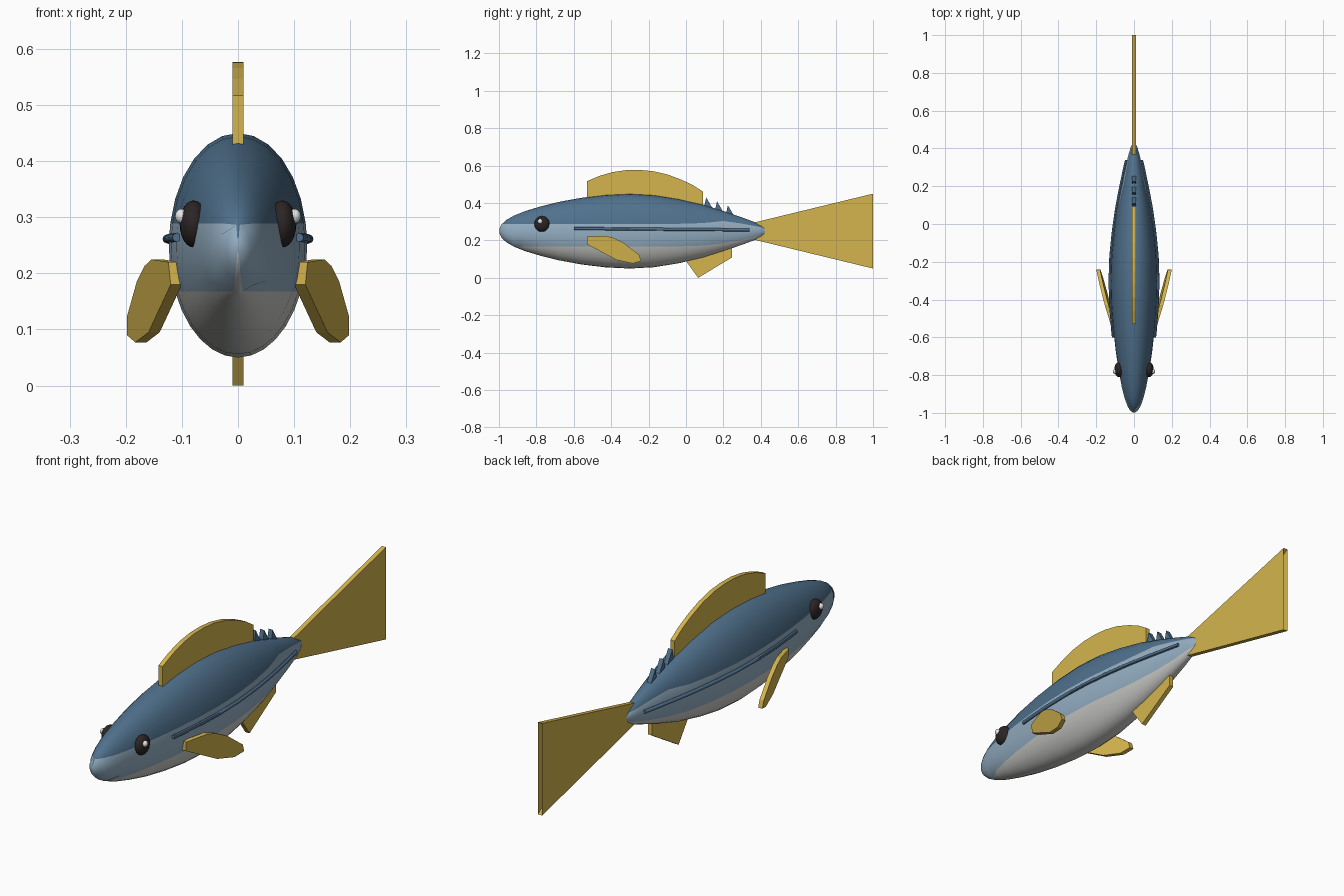
import bpy
import bmesh
from math import asin, sin, cos, pi, radians
from mathutils import Vector

cube = bpy.data.objects.get("Cube")
if cube:
    bpy.data.objects.remove(cube, do_unlink=True)


def material(name, rgb):
    m = bpy.data.materials.new(name)
    m.use_nodes = True
    m.diffuse_color = (*rgb, 1)
    m.node_tree.nodes["Principled BSDF"].inputs["Base Color"].default_value = (*rgb, 1)
    return m


BLUE = material("back_blue", (0.08, 0.165, 0.265))
PALE = material("side_pale_blue", (0.30, 0.43, 0.55))
BELLY = material("belly_grey", (0.60, 0.60, 0.58))
GOLD = material("fin_gold", (0.66, 0.46, 0.075))
DARK = material("eye_dark", (0.025, 0.018, 0.018))
WHITE = material("eye_white", (0.9, 0.9, 0.9))

MID = 0.25  # height of the body axis
# body stations: (y, half height)
STATIONS = [(-0.998, 0.012), (-0.985, 0.037), (-0.96, 0.06), (-0.92, 0.083),
            (-0.86, 0.107), (-0.78, 0.131), (-0.68, 0.156), (-0.56, 0.178),
            (-0.43, 0.194), (-0.3, 0.2), (-0.17, 0.193), (-0.04, 0.172),
            (0.09, 0.142), (0.2, 0.107), (0.3, 0.073), (0.37, 0.047),
            (0.41, 0.027), (0.432, 0.009)]


def lookup(table, y):
    for (a, va), (b, vb) in zip(table, table[1:]):
        if y <= b:
            return va + (vb - va) * (y - a) / (b - a)
    return table[-1][1]


def half_width(y):
    return lookup(STATIONS, y) * 0.615


def finish(name, bm, mats, smooth=False):
    bmesh.ops.recalc_face_normals(bm, faces=bm.faces[:])
    mesh = bpy.data.meshes.new(name)
    bm.to_mesh(mesh)
    bm.free()
    for m in mats:
        mesh.materials.append(m)
    ob = bpy.data.objects.new(name, mesh)
    bpy.context.collection.objects.link(ob)
    if smooth:
        bpy.ops.object.select_all(action="DESELECT")
        ob.select_set(True)
        bpy.context.view_layer.objects.active = ob
        bpy.ops.object.shade_smooth_by_angle(angle=radians(45))
    return ob


# Body: lofted ellipses whose vertices follow the two colour borders
UPPER = [(-1, 0.289), (0.05, 0.289), (0.24, 0.308), (0.3, 0.29), (0.45, 0.262)]
LOWER = [(-1, 0.168), (0.05, 0.168), (0.25, 0.19), (0.45, 0.24)]
STRIPS = [6, 5, 6]
SIDE_MATS = [i for i, n in enumerate(STRIPS) for _ in range(n)]


def ring_angles(y, h):
    lo, hi = (asin(max(-0.99, min(0.99, (lookup(t, y) - MID) / h))) for t in (LOWER, UPPER))
    stops = [-pi / 2, lo, hi, pi / 2]
    side = [stops[i] + (stops[i + 1] - stops[i]) * k / n
            for i, n in enumerate(STRIPS) for k in range(n)]
    return side + [pi - a for a in [pi / 2] + side[:0:-1]]


bm = bmesh.new()
rings = []
for y, h in STATIONS:
    w = half_width(y)
    rings.append([bm.verts.new((w * cos(a), y, MID + h * sin(a))) for a in ring_angles(y, h)])
mats = SIDE_MATS + SIDE_MATS[::-1]
count = len(mats)
for r, s in zip(rings, rings[1:]):
    for i in range(count):
        j = (i + 1) % count
        bm.faces.new((r[i], r[j], s[j], s[i])).material_index = 2 - mats[i]
for ring in (rings[0], rings[-1]):
    bm.faces.new(ring).material_index = 1
finish("body", bm, [BLUE, PALE, BELLY], smooth=True)


def plate(name, outline, mat, place, thick=0.02):
    """Solid plate from a (y, z) outline; place(y, z) gives its middle x."""
    bm = bmesh.new()
    sides = [[bm.verts.new((place(y, z) + d, y, z)) for y, z in outline]
             for d in (-thick / 2, thick / 2)]
    bm.faces.new(sides[0])
    bm.faces.new(sides[1])
    n = len(outline)
    for i in range(n):
        j = (i + 1) % n
        bm.faces.new((sides[0][i], sides[0][j], sides[1][j], sides[1][i]))
    bmesh.ops.triangulate(bm, faces=[f for f in bm.faces if len(f.verts) > 4])
    return finish(name, bm, [mat])


def centre(y, z):
    return 0


# Fins on the centre line
plate("dorsal_fin", [(-0.53, 0.38), (-0.53, 0.517), (-0.46, 0.546), (-0.39, 0.566),
                     (-0.32, 0.576), (-0.25, 0.577), (-0.18, 0.571), (-0.1, 0.553),
                     (-0.02, 0.523), (0.04, 0.494), (0.092, 0.46), (0.092, 0.34)], GOLD, centre)
plate("anal_fin", [(0, 0.14), (0, 0.09), (0.065, 0), (0.247, 0.11), (0.247, 0.19)], GOLD, centre)
plate("tail_fin", [(0.34, 0.29), (1, 0.45), (0.675, 0.25), (1, 0.05), (0.34, 0.21)], GOLD, centre)

# Small spikes behind the dorsal fin
for i in range(3):
    y = 0.108 + 0.058 * i
    top = 0.43 - 0.021 * i
    plate(f"finlet_{i + 1}", [(y - 0.02, top - 0.09), (y, top), (y + 0.032, top - 0.055),
                              (y + 0.032, top - 0.1)], BLUE, centre)


def ellipsoid(name, location, radii, mat):
    bm = bmesh.new()
    bmesh.ops.create_uvsphere(bm, u_segments=20, v_segments=12, radius=1)
    bmesh.ops.scale(bm, vec=radii, verts=bm.verts[:])
    bmesh.ops.translate(bm, vec=location, verts=bm.verts[:])
    return finish(name, bm, [mat], smooth=True)


def tube(name, points, radius, mat, sides=8):
    bm = bmesh.new()
    loops = [[bm.verts.new(p + Vector((radius * cos(2 * pi * k / sides), 0,
                                       radius * sin(2 * pi * k / sides))))
              for k in range(sides)] for p in points]
    for a, b in zip(loops, loops[1:]):
        for k in range(sides):
            m = (k + 1) % sides
            bm.faces.new((a[k], a[m], b[m], b[k]))
    bm.faces.new(loops[0])
    bm.faces.new(loops[-1])
    return finish(name, bm, [mat], smooth=True)


# Paired parts
PECTORAL = [(-0.53, 0.22), (-0.43, 0.225), (-0.385, 0.213), (-0.33, 0.185), (-0.25, 0.122),
            (-0.24, 0.09), (-0.285, 0.077), (-0.37, 0.095), (-0.53, 0.18)]
for side, s in (("left", 1), ("right", -1)):
    plate(f"{side}_pectoral_fin", PECTORAL, GOLD,
          lambda y, z: s * (0.188 + 0.3 * (y + 0.24) + 0.1 * (z - 0.09)))
    ellipsoid(f"{side}_eye", (s * 0.079, -0.77, 0.288), (0.025, 0.041, 0.042), DARK)
    ellipsoid(f"{side}_eye_highlight", (s * 0.101, -0.78, 0.302), (0.011, 0.013, 0.013), WHITE)
    path = []
    for i in range(25):
        y = -0.6 + 0.94 * i / 24
        path.append(Vector((s * (half_width(y) + 0.004), y, 0.264 - 0.008 * i / 24)))
    tube(f"{side}_lateral_line", path, 0.008, BLUE)
